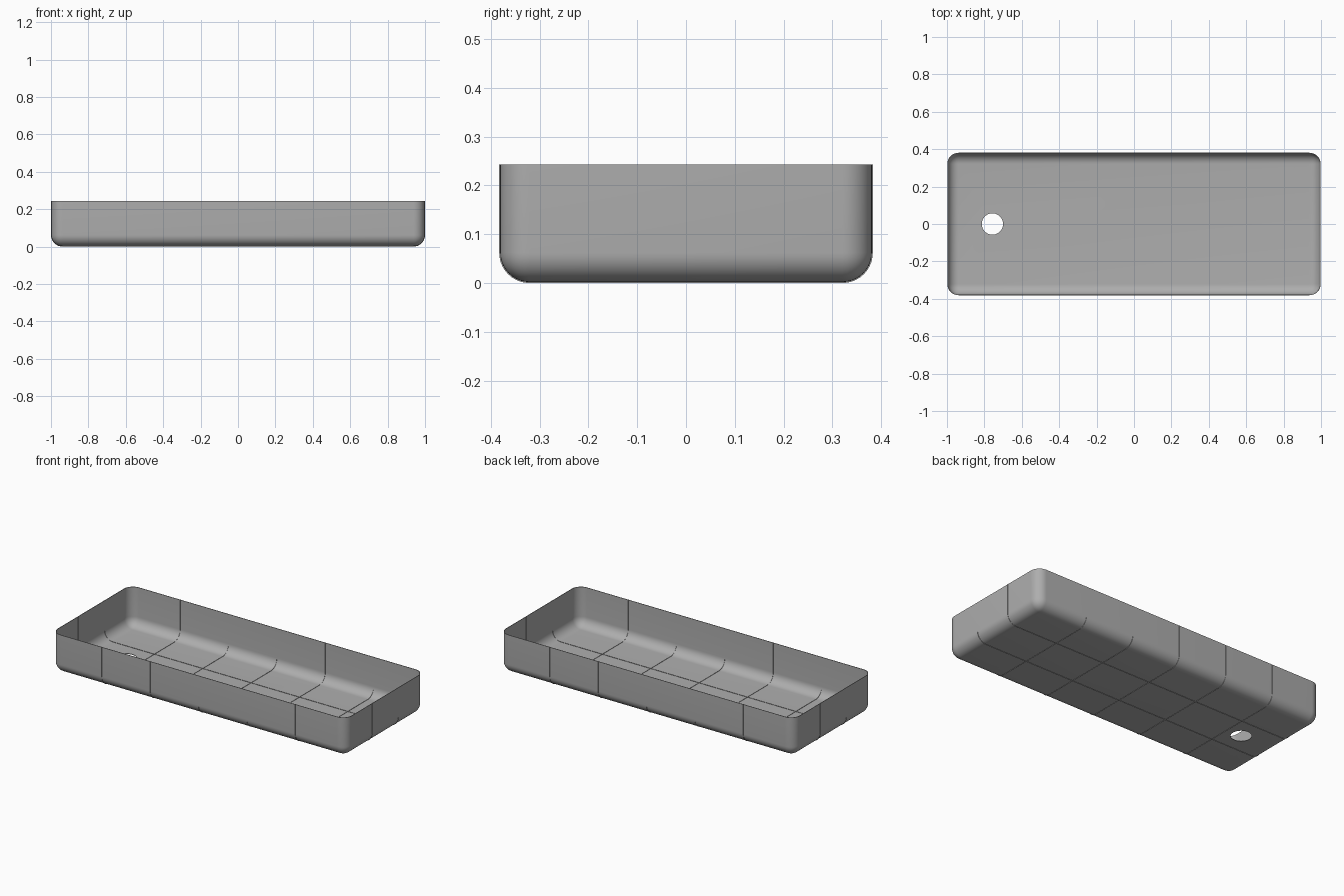
import bpy, bmesh, math

if "Cube" in bpy.data.objects:
    bpy.data.objects.remove(bpy.data.objects["Cube"])

HX, HY, TOP, BASE, R = 0.998, 0.381, 0.243, 0.002, 0.06
WALL, RIB = 0.003, 0.002

grey = bpy.data.materials.new("dark_grey")
grey.diffuse_color = (0.42, 0.42, 0.42, 1)
grey.use_nodes = True
grey.node_tree.nodes["Principled BSDF"].inputs["Base Color"].default_value = grey.diffuse_color


def make_object(name, bm):
    mesh = bpy.data.meshes.new(name)
    bm.to_mesh(mesh)
    bm.free()
    mesh.materials.append(grey)
    ob = bpy.data.objects.new(name, mesh)
    bpy.context.collection.objects.link(ob)
    return ob


# Open tray: box with rounded base and corners, thin walls
bm = bmesh.new()
bmesh.ops.create_cube(bm, size=1)
for v in bm.verts:
    v.co = (v.co.x * 2 * HX, v.co.y * 2 * HY, TOP if v.co.z > 0 else BASE)
bm.normal_update()
top = [f for f in bm.faces if f.normal.z > 0.9]
bmesh.ops.delete(bm, geom=top, context='FACES_ONLY')
edges = [e for e in bm.edges if min(v.co.z for v in e.verts) < TOP - 0.01]
bmesh.ops.bevel(bm, geom=edges, offset=R, offset_type='OFFSET', segments=10,
                profile=0.5, affect='EDGES', clamp_overlap=True)
tray = make_object("tray_shell", bm)
solid = tray.modifiers.new("wall", 'SOLIDIFY')
solid.thickness = WALL
solid.offset = -1

# Drain hole cutter
bm = bmesh.new()
bmesh.ops.create_cone(bm, cap_ends=True, segments=48, radius1=0.057,
                      radius2=0.057, depth=0.1)
bmesh.ops.translate(bm, verts=bm.verts, vec=(-0.757, 0, 0))
cutter = make_object("hole_cutter", bm)
cutter.hide_render = True
cut = tray.modifiers.new("drain_hole", 'BOOLEAN')
cut.operation = 'DIFFERENCE'
cut.solver = 'EXACT'
cut.object = cutter

bpy.context.view_layer.objects.active = tray
tray.select_set(True)
bpy.ops.object.modifier_apply(modifier="wall")
bpy.ops.object.modifier_apply(modifier="drain_hole")
bpy.data.objects.remove(cutter)
bpy.ops.object.shade_smooth_by_angle(angle=math.radians(35))


# U-shaped seam rib, paper thin, standing slightly proud on both sides
def section(half, d):
    r = R + d
    pts = [(half + d, TOP)]
    for i in range(11):
        a = math.radians(9 * i)
        pts.append((half - R + r * math.cos(a), BASE + R - r * math.sin(a)))
    return pts + [(-u, z) for u, z in reversed(pts)]


def rib(name, half, place):
    bm = bmesh.new()
    outer = [bm.verts.new(place(*p)) for p in section(half, RIB)]
    inner = [bm.verts.new(place(*p)) for p in section(half, -WALL - RIB)]
    for i in range(len(outer) - 1):
        bm.faces.new((outer[i], outer[i + 1], inner[i + 1], inner[i]))
    make_object(name, bm)


for i in range(-2, 3):
    rib(f"cross_rib_{i + 3}", HY, lambda u, z, x=i * 0.328: (x, u, z))
for i, y in enumerate((-0.127, 0.127)):
    rib(f"long_rib_{i + 1}", HX, lambda u, z, y=y: (u, y, z))
